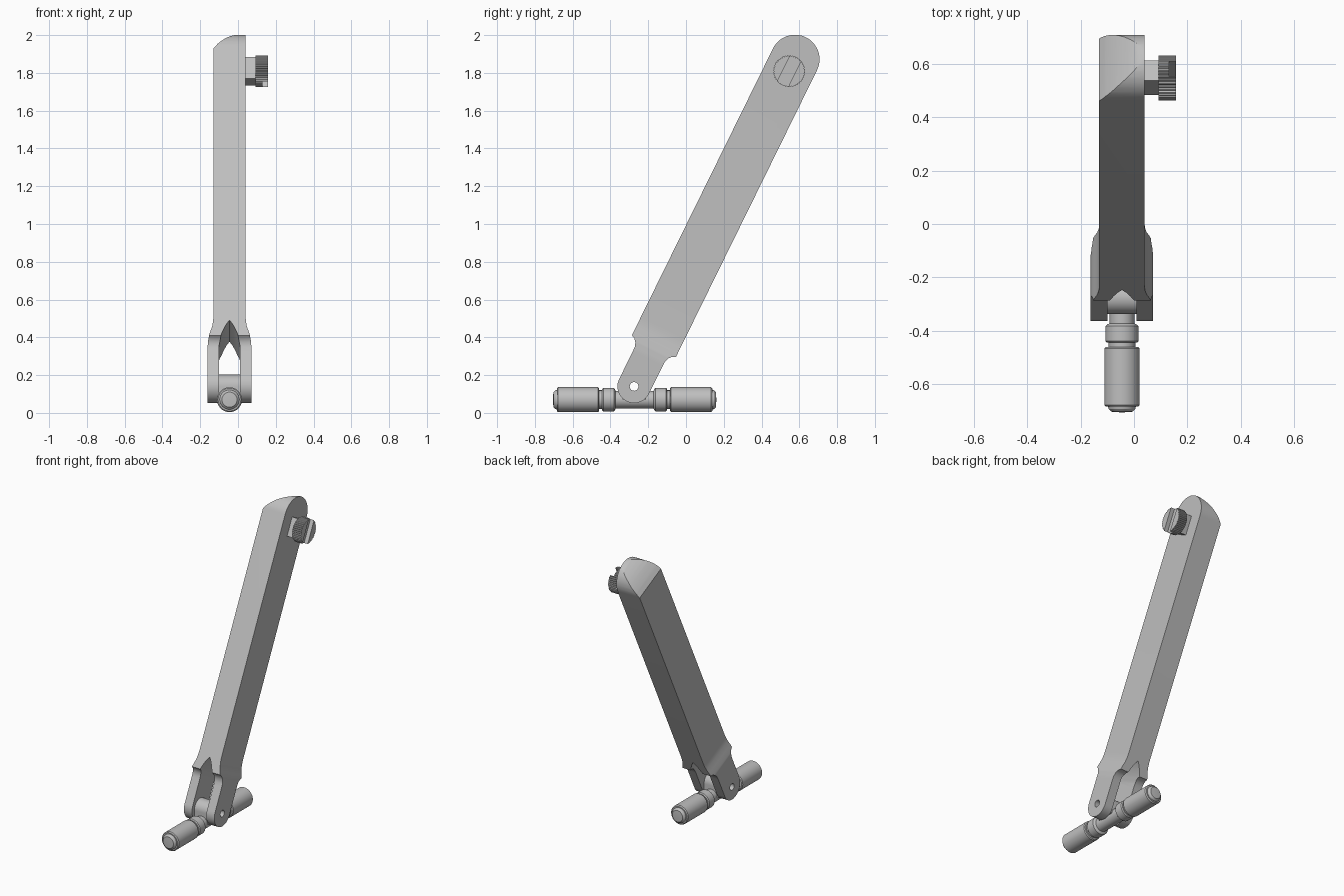
import bpy, bmesh, math
from mathutils import Matrix, Vector

cube = bpy.data.objects.get("Cube")
if cube:
    bpy.data.objects.remove(cube, do_unlink=True)

grey = bpy.data.materials.new("satin_grey")
grey.use_nodes = True
grey.diffuse_color = (0.52, 0.52, 0.52, 1)
grey.node_tree.nodes["Principled BSDF"].inputs["Base Color"].default_value = grey.diffuse_color

CX = -0.045                      # middle plane of fork and bar
PIVOT = Vector((0, -0.275, 0.14))
# Arm frame: x across, y through the arm, z along the arm from the pivot
ARM = Matrix.Translation(PIVOT) @ Matrix.Rotation(math.radians(-26.2), 4, 'X')


def make(name, bm, matrix=Matrix()):
    bmesh.ops.recalc_face_normals(bm, faces=bm.faces)
    mesh = bpy.data.meshes.new(name)
    bm.to_mesh(mesh)
    bm.free()
    mesh.transform(matrix)
    mesh.materials.append(grey)
    obj = bpy.data.objects.new(name, mesh)
    bpy.context.collection.objects.link(obj)
    return obj


def prism(name, points, extrude, matrix=Matrix()):
    bm = bmesh.new()
    face = bm.faces.new([bm.verts.new(p) for p in points])
    res = bmesh.ops.extrude_face_region(bm, geom=[face])
    top = [v for v in res["geom"] if isinstance(v, bmesh.types.BMVert)]
    bmesh.ops.translate(bm, verts=top, vec=extrude)
    return make(name, bm, matrix)


def circle(radius, x, count=32):
    steps = [2 * math.pi * i / count for i in range(count)]
    return [(x, radius * math.sin(a), radius * math.cos(a)) for a in steps]


def activate(obj):
    bpy.ops.object.select_all(action='DESELECT')
    obj.select_set(True)
    bpy.context.view_layer.objects.active = obj


def combine(obj, other, operation):
    activate(obj)
    mod = obj.modifiers.new("combine", 'BOOLEAN')
    mod.operation, mod.object, mod.solver = operation, other, 'EXACT'
    bpy.ops.object.modifier_apply(modifier=mod.name)
    bpy.data.objects.remove(other, do_unlink=True)


def smooth(obj):
    activate(obj)
    bpy.ops.object.shade_smooth_by_angle(angle=math.radians(30))


# Arm side outline: rounded top, shoulders, narrow rounded fork
TOP, R, LEG = 1.93, 0.13, 0.088
half = [(R * math.sin(a), TOP + R * math.cos(a))
        for a in [math.pi / 2 * i / 16 for i in range(17)]]
half += [(R, 0.238), (0.112, 0.23), (0.097, 0.213), (0.089, 0.19), (LEG, 0.165)]
half += [(LEG * math.cos(a), -LEG * math.sin(a))
         for a in [math.pi / 2 * i / 12 for i in range(13)]]
outline = half + [(-t, s) for t, s in reversed(half[1:-1])]
arm = prism("arm", [(-0.3, t, s) for t, s in outline], (0.6, 0, 0), ARM)

# Arm front outline: flared fork with a pointed arch, sloping curved top
flare = [(0.117, -0.2), (0.117, 0.18), (0.113, 0.22), (0.102, 0.26),
         (0.092, 0.29), (0.087, 0.32), (0.085, 0.35)]
arch = [(0.055, -0.2), (0.055, 0.2), (0.045, 0.24), (0.031, 0.275), (0.016, 0.305)]
crown = [(0.04, TOP + 0.135), (0, TOP + 0.115), (-0.022, TOP + 0.103),
         (-0.045, TOP + 0.088), (-0.065, TOP + 0.072), (-0.085, TOP + 0.053),
         (-0.108, TOP + 0.029), (-0.13, TOP)]
front = [(CX + w, s) for w, s in flare] + crown
front += [(CX - w, s) for w, s in reversed(flare)]
front += [(CX - w, s) for w, s in arch] + [(CX, 0.328)]
front += [(CX + w, s) for w, s in reversed(arch)]
combine(arm, prism("front_cutter", [(x, -0.4, s) for x, s in front], (0, 0.8, 0), ARM),
        'INTERSECT')

# Pivot hub on the crossbar
hub_shape = [(-0.1, y, z) for _, y, z in circle(0.062, 0, 40) if z > -0.001]
hub_shape += [(-0.1, -0.062, -0.07), (-0.1, 0.062, -0.07)]
hub_shape.sort(key=lambda p: math.atan2(p[1], p[2] + 0.02))
hub = prism("pivot_hub", hub_shape, (0.11, 0, 0), Matrix.Translation(PIVOT))

# Pin hole through fork and hub
for part in (arm, hub):
    pin = prism("pin_cutter", circle(0.023, -0.3, 24), (0.6, 0, 0), ARM)
    combine(part, pin, 'DIFFERENCE')
    smooth(part)

# Crossbar: half profile turned about its axis, mirrored about the pivot
side = [(0.1, 0.046), (0.104, 0.056), (0.11, 0.062), (0.166, 0.062), (0.172, 0.056),
        (0.172, 0.05), (0.188, 0.05), (0.188, 0.06), (0.193, 0.066), (0.405, 0.066),
        (0.411, 0.06), (0.411, 0.052), (0.42, 0.05), (0.43, 0.04), (0.433, 0)]
profile = [(-d, r) for d, r in reversed(side)] + side
bm = bmesh.new()
verts = [bm.verts.new((0, d, r)) for d, r in profile]
edges = [bm.edges.new(pair) for pair in zip(verts, verts[1:])]
bmesh.ops.spin(bm, geom=verts + edges, cent=(0, 0, 0), axis=(0, 1, 0),
               angle=2 * math.pi, steps=40, use_merge=True)
bmesh.ops.remove_doubles(bm, verts=bm.verts, dist=0.0001)
smooth(make("crossbar", bm, Matrix.Translation((CX, -0.272, 0.07))))

# Thumb screw: rectangular block, knurled head and driver slot
SCREW = ARM @ Matrix.Translation((0, 0, 1.86))


def block(name, x0, x1, y, z):
    corners = [(x0, -y, -z), (x0, y, -z), (x0, y, z), (x0, -y, z)]
    return prism(name, corners, (x1 - x0, 0, 0), SCREW)


block("screw_block", 0.035, 0.095, 0.041, 0.063)
TEETH = 40
ring = []
for i in range(TEETH):
    for part, radius in ((0, 0.079), (0.3, 0.084), (0.7, 0.084)):
        a = 2 * math.pi * (i + part) / TEETH
        ring.append((0.092, radius * math.sin(a), radius * math.cos(a)))
head = prism("knurled_head", ring, (0.066, 0, 0), SCREW)
combine(head, block("slot_cutter", 0.13, 0.2, 0.032, 0.2), 'DIFFERENCE')
